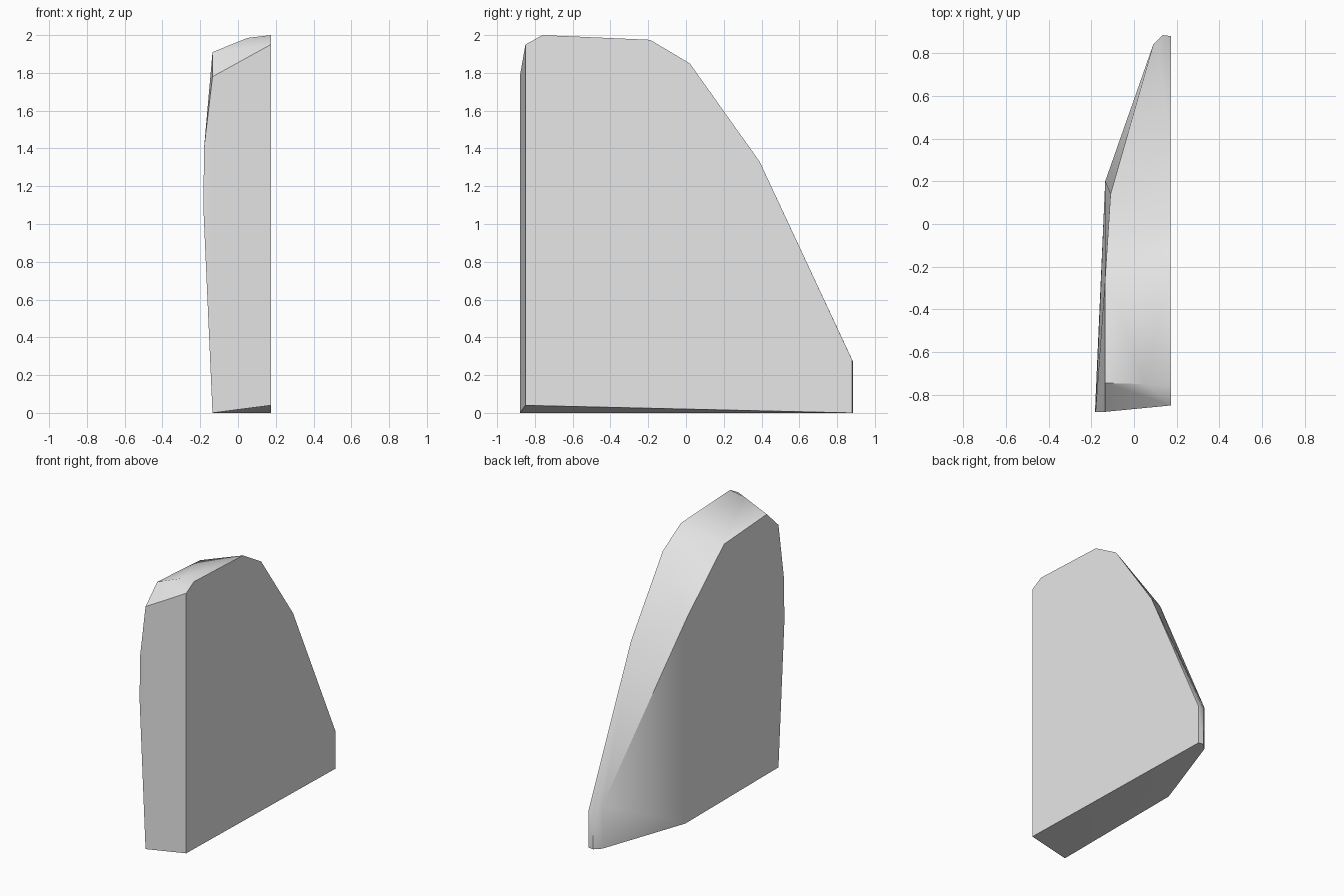
import bpy
import bmesh
from math import radians

cube = bpy.data.objects.get("Cube")
if cube:
    bpy.data.objects.remove(cube, do_unlink=True)

grey = bpy.data.materials.new("light grey")
grey.use_nodes = True
colour = (0.8, 0.8, 0.8, 1)
grey.diffuse_color = colour
grey.node_tree.nodes["Principled BSDF"].inputs["Base Color"].default_value = colour

# Flat side outline (y, z)
flat_x = 0.174
flat_side = [(-0.85, 0.04), (-0.85, 1.95), (-0.76, 2.0), (-0.19, 1.975),
             (0.02, 1.85), (0.39, 1.33), (0.88, 0.28), (0.88, 0.0)]

# Bulged side, front edge from the bottom up, then over the top and down the back
bulged_side = [(-0.135, -0.88, 0), (-0.183, -0.88, 1.08), (-0.18, -0.88, 1.4),
               (-0.135, -0.88, 1.78), (-0.135, -0.745, 1.91), (-0.135, -0.25, 1.88),
               (-0.11, 0.14, 1.49), (0.09, 0.84, 0.32), (0.09, 0.84, 0),
               (-0.135, 0.2, 0)]

# Crown of the top and the narrow rear tip
crown_and_tip = [(0.05, -0.75, 1.985), (0.135, 0.885, 0.27), (0.135, 0.885, 0)]

# The solid is the convex skin around these corners
bm = bmesh.new()
for co in [(flat_x, y, z) for y, z in flat_side] + bulged_side + crown_and_tip:
    bm.verts.new(co)
bmesh.ops.convex_hull(bm, input=bm.verts[:])
bmesh.ops.delete(bm, geom=[v for v in bm.verts if not v.link_faces], context='VERTS')
bmesh.ops.dissolve_limit(bm, angle_limit=radians(0.5), verts=bm.verts[:], edges=bm.edges[:])
bmesh.ops.recalc_face_normals(bm, faces=bm.faces[:])

mesh = bpy.data.meshes.new("rounded_slab")
bm.to_mesh(mesh)
bm.free()
mesh.materials.append(grey)
slab = bpy.data.objects.new("rounded_slab", mesh)
bpy.context.collection.objects.link(slab)

# Smooth shading with the strong edges kept sharp
bpy.ops.object.select_all(action='DESELECT')
slab.select_set(True)
bpy.context.view_layer.objects.active = slab
bpy.ops.object.shade_smooth_by_angle(angle=radians(42))
